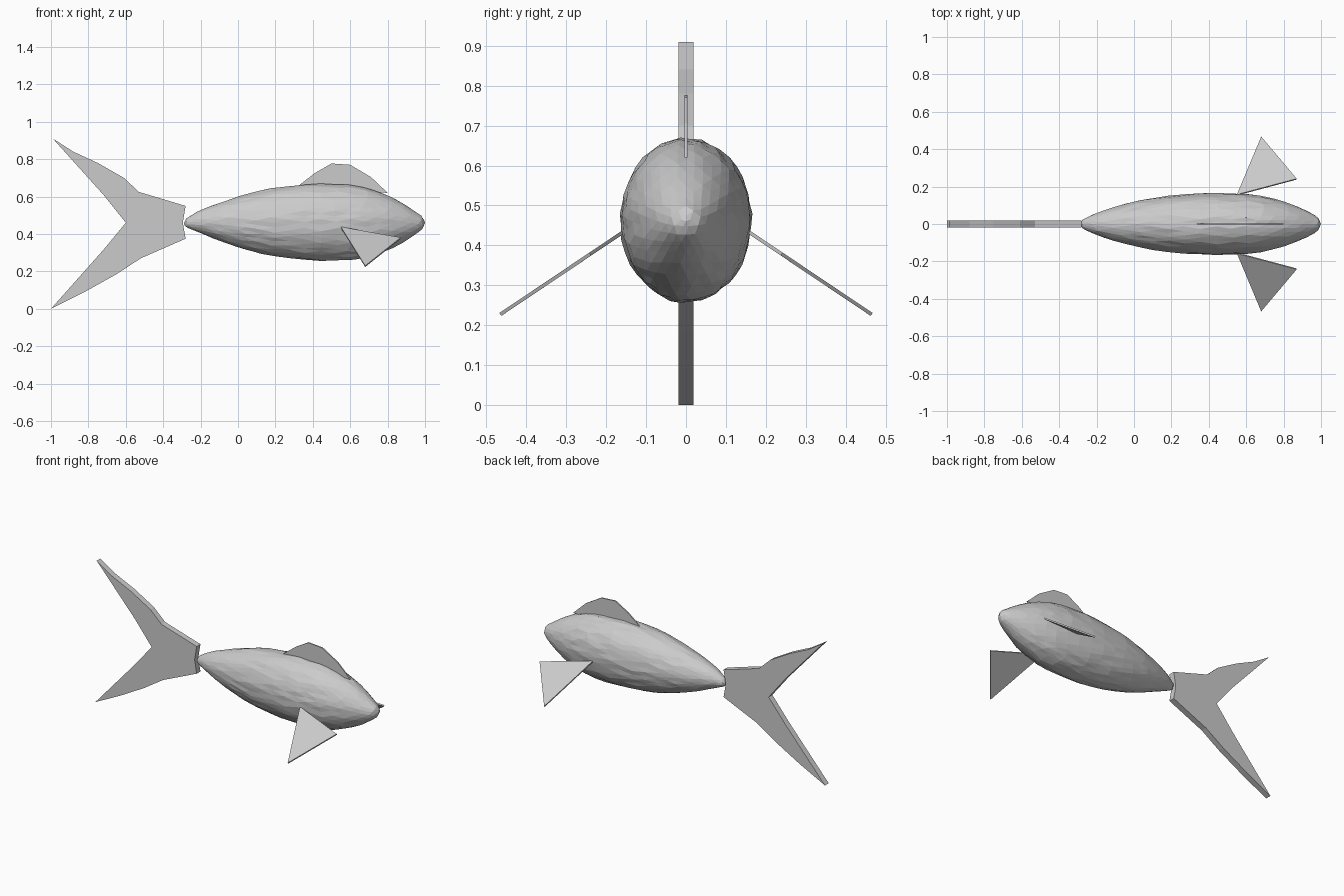
import bpy, bmesh, math, random
from mathutils import Vector

if "Cube" in bpy.data.objects:
    bpy.data.objects.remove(bpy.data.objects["Cube"])

random.seed(4)


def finish(name, bm):
    bmesh.ops.recalc_face_normals(bm, faces=bm.faces[:])
    me = bpy.data.meshes.new(name)
    bm.to_mesh(me)
    bm.free()
    ob = bpy.data.objects.new(name, me)
    bpy.context.collection.objects.link(ob)
    return ob


def plate(name, points, offset):
    """Flat outline extruded symmetrically by +-offset."""
    bm = bmesh.new()
    off = Vector(offset)
    a = [bm.verts.new(Vector(p) - off) for p in points]
    face = bm.faces.new(a)
    ext = bmesh.ops.extrude_face_region(bm, geom=[face], use_keep_orig=True)
    verts = [g for g in ext["geom"] if isinstance(g, bmesh.types.BMVert)]
    bmesh.ops.translate(bm, verts=verts, vec=off * 2)
    bmesh.ops.triangulate(bm, faces=[f for f in bm.faces if len(f.verts) > 4])
    return finish(name, bm)


# Body stations: x, bottom z, top z, half width
stations = [
    (-0.29, 0.45, 0.46, 0.0), (-0.275, 0.435, 0.485, 0.025),
    (-0.2, 0.405, 0.53, 0.06), (-0.1, 0.362, 0.567, 0.093),
    (0.0, 0.327, 0.6, 0.12), (0.15, 0.287, 0.641, 0.147),
    (0.3, 0.265, 0.663, 0.161), (0.45, 0.255, 0.67, 0.166),
    (0.6, 0.26, 0.663, 0.16), (0.7, 0.276, 0.646, 0.147),
    (0.8, 0.31, 0.61, 0.122), (0.9, 0.363, 0.553, 0.083),
    (0.96, 0.405, 0.51, 0.052), (0.985, 0.425, 0.495, 0.035),
    (1.0, 0.455, 0.465, 0.0)]


def section(x):
    for p, q in zip(stations, stations[1:]):
        if x <= q[0]:
            t = max(0, (x - p[0]) / (q[0] - p[0]))
            return [a + (b - a) * t for a, b in zip(p[1:], q[1:])]
    return stations[-1][1:]


# Body: faceted ball reshaped along the stations
bm = bmesh.new()
bmesh.ops.create_icosphere(bm, subdivisions=4, radius=1)
for v in bm.verts:
    u, side, up = v.co.z, v.co.y, v.co.x
    r = max(math.hypot(side, up), 1e-6)
    x = 0.355 + 0.645 * u
    lo, hi, w = section(x)
    k = 1 + random.uniform(-0.02, 0.01)
    v.co = (x, w * side / r * k, (lo + hi) / 2 + (hi - lo) / 2 * up / r * k)
finish("body", bm)

# Forked tail fin
tail = [(-0.28, 0.55), (-0.53, 0.625), (-0.61, 0.70), (-0.75, 0.78),
        (-0.88, 0.84), (-0.99, 0.91), (-0.72, 0.61), (-0.6, 0.46),
        (-0.72, 0.315), (-1.0, 0.0), (-0.82, 0.09), (-0.65, 0.185),
        (-0.52, 0.27), (-0.28, 0.375), (-0.295, 0.46)]
plate("tail_fin", [(x, 0, z) for x, z in tail], (0, 0.019, 0))

# Back fin
back = [(0.3, 0.64), (0.41, 0.725), (0.5, 0.777), (0.6, 0.77),
        (0.71, 0.705), (0.8, 0.62)]
plate("back_fin", [(x, 0, z) for x, z in back], (0, 0.004, 0))

# Side fins, mirrored, sloping down and outward
for s, name in ((1, "left_side_fin"), (-1, "right_side_fin")):
    pts = [(0.55, 0.155, 0.435), (0.68, 0.465, 0.227), (0.87, 0.24, 0.378)]
    plate(name, [(x, s * y, z) for x, y, z in pts], (0, s * 0.0025, 0.0036))
